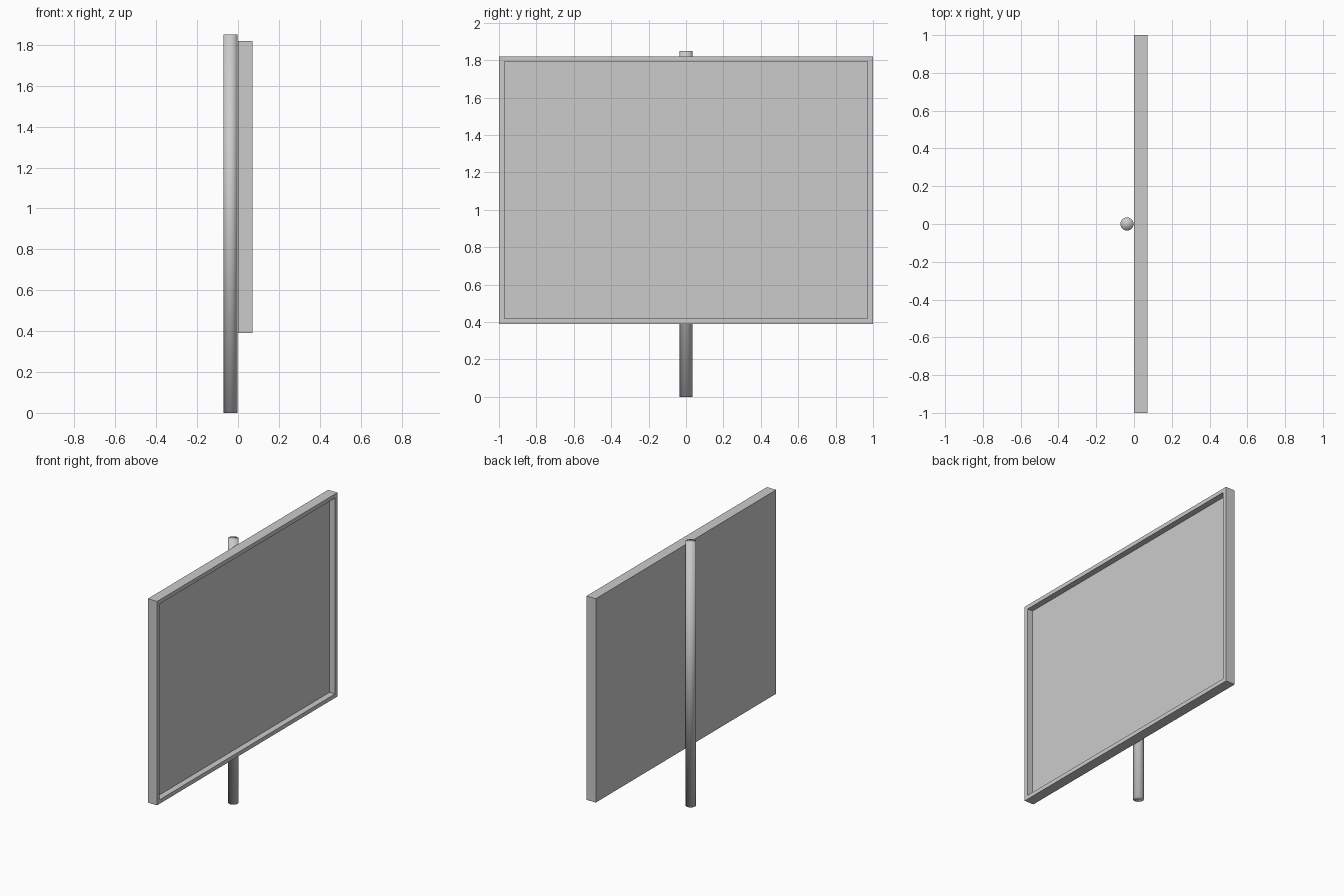
import bpy
import bmesh
from mathutils import Matrix

cube = bpy.data.objects.get("Cube")
if cube:
    bpy.data.objects.remove(cube, do_unlink=True)

# One plain grey for everything
grey = bpy.data.materials.new("light_grey")
grey.use_nodes = True
GREY = (0.6, 0.6, 0.6, 1)
grey.diffuse_color = GREY
grey.node_tree.nodes["Principled BSDF"].inputs["Base Color"].default_value = GREY


def finish(bm, name):
    bmesh.ops.recalc_face_normals(bm, faces=bm.faces)
    mesh = bpy.data.meshes.new(name)
    bm.to_mesh(mesh)
    bm.free()
    mesh.materials.append(grey)
    obj = bpy.data.objects.new(name, mesh)
    bpy.context.collection.objects.link(obj)
    return obj


# Sign board: a slab whose +x face is inset and sunk to leave a raised rim
THICK, BOTTOM, TOP = 0.072, 0.39, 1.82
RIM, RECESS = 0.04, 0.042
bm = bmesh.new()
bmesh.ops.create_cube(bm, size=1)
bmesh.ops.scale(bm, vec=(THICK, 2, TOP - BOTTOM), verts=bm.verts)
bmesh.ops.translate(bm, vec=(THICK / 2, 0, (TOP + BOTTOM) / 2), verts=bm.verts)
bm.normal_update()
face = max(bm.faces, key=lambda f: f.normal.x)
bmesh.ops.inset_region(bm, faces=[face], thickness=RIM)
walls = bmesh.ops.extrude_discrete_faces(bm, faces=[face])
bmesh.ops.translate(bm, vec=(-RECESS, 0, 0), verts=walls["faces"][0].verts)
finish(bm, "sign_board")

# Post: a capped cylinder behind the board, smooth over its whole surface
RADIUS, HEIGHT = 0.035, 1.85
bm = bmesh.new()
bmesh.ops.create_cone(bm, cap_ends=True, segments=16, radius1=RADIUS, radius2=RADIUS,
                      depth=HEIGHT, matrix=Matrix.Translation((-0.037, 0, HEIGHT / 2)))
for f in bm.faces:
    f.smooth = True
finish(bm, "post")
